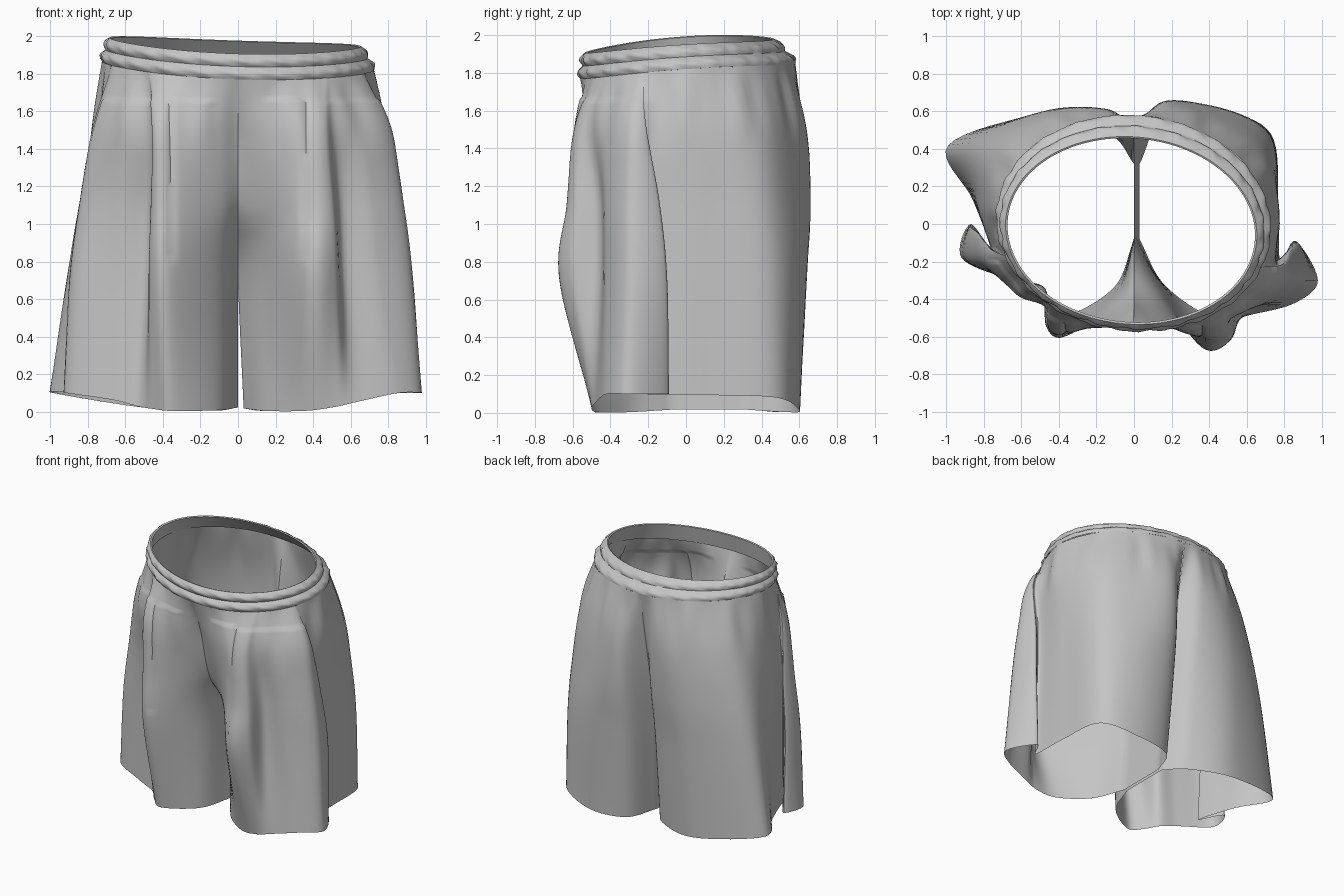
import bpy, bmesh, math
from mathutils import Vector

cube = bpy.data.objects.get("Cube")
if cube:
    bpy.data.objects.remove(cube, do_unlink=True)

# One plain cloth colour
cloth = bpy.data.materials.new("grey_cloth")
cloth.use_nodes = True
cloth.diffuse_color = (.56, .56, .56, 1)
cloth.node_tree.nodes["Principled BSDF"].inputs["Base Color"].default_value = cloth.diffuse_color
cloth.node_tree.nodes["Principled BSDF"].inputs["Roughness"].default_value = .9

STEPS = 16      # rows between two key heights
COLUMNS = 8     # columns between two key points
BAND_Z = 1.81   # bottom of the waistband


def finish(name, bm):
    """Turn a bmesh into a smooth-shaded cloth object."""
    bmesh.ops.recalc_face_normals(bm, faces=bm.faces)
    mesh = bpy.data.meshes.new(name)
    bm.to_mesh(mesh)
    bm.free()
    mesh.materials.append(cloth)
    obj = bpy.data.objects.new(name, mesh)
    bpy.context.collection.objects.link(obj)
    bpy.ops.object.select_all(action='DESELECT')
    obj.select_set(True)
    bpy.context.view_layer.objects.active = obj
    bpy.ops.object.shade_smooth_by_angle(angle=math.radians(50))


def smooth_path(points, steps):
    """Smooth curve through all the given points."""
    padded = [points[0] * 2 - points[1]] + points + [points[-1] * 2 - points[-2]]
    path = []
    for a, b, c, d in zip(padded, padded[1:], padded[2:], padded[3:]):
        for k in range(steps):
            t = k / steps
            path.append((b * 2 + (c - a) * t + (a * 2 - b * 5 + c * 4 - d) * t * t
                         + (b * 3 - a - c * 3 + d) * t ** 3) / 2)
    path.append(points[-1])
    return path


def bridge(bm, rows, closed=False):
    """Quads between neighbouring rows of vertices."""
    for upper, lower in zip(rows, rows[1:]):
        count = len(upper)
        for i in range(count if closed else count - 1):
            j = (i + 1) % count
            bm.faces.new((upper[i], upper[j], lower[j], lower[i]))


def waist_height(x, y):
    """The waist rises toward the back and both sides, most on the right."""
    return BAND_Z + .07 * y - .03 * x + .06 * x * x


def waist_point(angle, h, offset=0):
    """Point on the waistband; angle 0 is the front, h runs from bottom to top."""
    x = (.725 - .055 * h + offset) * math.sin(angle) - .015 * h
    y = .01 - .045 * h - (.57 - .07 * h + offset) * math.cos(angle) - .04 * x
    return Vector((x, y, waist_height(x, y) + .135 * h))


def hem_height(x):
    return min(.1, .35 * (abs(x) - .25) ** 2)


def drape(p, column, side):
    """Gathers under the band, the panel ledge and the pressed front pleat."""
    p = p.copy()
    angle = math.atan2(p.x, -p.y)
    drop = (waist_height(p.x, p.y) - p.z) / .5
    if 0 < drop < 1:
        ripple = math.sin(angle * 17) + .6 * math.sin(angle * 29 + side)
        scale = 1 + .016 * ripple * drop * (1 - drop) ** 2 * 4
        # the flat front panels stand proud of the gathered strip
        if p.y < -.2 and abs(p.x) > .14 and p.z < 1.66:
            scale += .02 * (1 - drop)
        p.x *= scale
        p.y *= scale
    if column == 2 * COLUMNS and .8 < p.z < 1.66:
        p.y += .012
    p.x = side * max(0, p.x * side)
    return p


def build_leg(name, side, hip, thigh, knee, hem):
    """Loft one leg from the waist to the hem, then close it below the crotch."""
    angles = (0, 12, 30, 39, 43, 54, 64, 68, 70, 95, 125, 148, 168, 180)
    levels = [[waist_point(side * math.radians(a), 0) for a in angles]]
    for outline, z in ((hip, 1.5), (thigh, 1.1), (knee, .7)):
        levels.append([Vector((side * x, y, z)) for x, y in outline])
    levels.append([Vector((side * x, y, hem_height(x))) for x, y in hem])
    columns = zip(*[smooth_path(level, COLUMNS) for level in levels])
    columns = [smooth_path(list(column), STEPS) for column in columns]
    bm = bmesh.new()
    rows = [[bm.verts.new(drape(p, i, side)) for i, p in enumerate(row)]
            for row in zip(*columns)]
    bridge(bm, rows)
    # inner leg wall
    inner = []
    for row in rows[3 * STEPS:]:
        front, back = row[0], row[-1]
        middle = [bm.verts.new(front.co.lerp(back.co, k / COLUMNS))
                  for k in range(1, COLUMNS)]
        inner.append([front] + middle + [back])
    bridge(bm, inner)
    finish(name, bm)


# Right leg: outlines run from the front centre round the side to the back centre
right_hip = [(0, -.47), (.13, -.53), (.36, -.57), (.45, -.55), (.46, -.45),
             (.62, -.37), (.76, -.22), (.77, -.13), (.73, -.13), (.78, .1),
             (.71, .41), (.4, .59), (.14, .61), (0, .52)]
right_thigh = [(0, -.36), (.11, -.46), (.36, -.59), (.46, -.55), (.47, -.36),
               (.64, -.32), (.83, -.2), (.83, -.05), (.76, -.14), (.83, .12),
               (.81, .43), (.44, .61), (.13, .59), (0, .45)]
right_knee = [(0, -.1), (.09, -.36), (.36, -.59), (.47, -.53), (.48, -.34),
              (.64, -.3), (.88, -.2), (.87, -.02), (.76, -.14), (.85, .13),
              (.89, .43), (.46, .6), (.13, .54), (0, .38)]
right_hem = [(0, -.08), (.1, -.33), (.34, -.48), (.45, -.42), (.53, -.33),
             (.68, -.29), (.92, -.18), (.87, 0), (.75, -.16), (.86, .13),
             (.99, .42), (.48, .58), (.13, .48), (0, .32)]
build_leg("right_leg", -1, right_hip, right_thigh, right_knee, right_hem)

# Left leg
left_hip = [(0, -.47), (.12, -.53), (.36, -.59), (.46, -.57), (.52, -.49),
            (.66, -.42), (.8, -.3), (.8, -.21), (.75, -.2), (.77, .08),
            (.67, .39), (.41, .56), (.16, .64), (0, .52)]
left_thigh = [(0, -.36), (.13, -.44), (.36, -.62), (.5, -.6), (.55, -.46),
              (.72, -.42), (.88, -.3), (.84, -.14), (.76, -.18), (.77, .1),
              (.71, .43), (.43, .61), (.15, .65), (0, .45)]
left_knee = [(0, -.1), (.12, -.3), (.36, -.65), (.52, -.61), (.57, -.46),
             (.76, -.42), (.93, -.3), (.87, -.1), (.77, -.18), (.77, .1),
             (.73, .46), (.46, .62), (.14, .61), (0, .38)]
left_hem = [(.03, -.08), (.15, -.31), (.36, -.47), (.52, -.5), (.64, -.48),
            (.86, -.42), (.98, -.3), (.86, -.09), (.78, -.2), (.77, .1),
            (.73, .48), (.45, .6), (.15, .55), (.03, .32)]
build_leg("left_leg", 1, left_hip, left_thigh, left_knee, left_hem)

# Elastic waistband: puffed ribs outside, a plain lining inside
AROUND = 160
RIBS = 2
bm = bmesh.new()
rows = []
heights = [k / (RIBS * 8) for k in range(RIBS * 8 + 1)]
for h in heights:
    puff = abs(math.sin(math.pi * RIBS * h))
    row = []
    for i in range(AROUND):
        angle = math.tau * i / AROUND
        crimp = 1 + .25 * math.sin(angle * 23 + h * 9) + .15 * math.sin(angle * 41)
        row.append(bm.verts.new(waist_point(angle, h, .018 * puff * crimp)))
    rows.append(row)
for h in (.97, .5, 0):
    rows.append([bm.verts.new(waist_point(math.tau * i / AROUND, h, -.012))
                 for i in range(AROUND)])
bridge(bm, rows, closed=True)
finish("waistband", bm)
